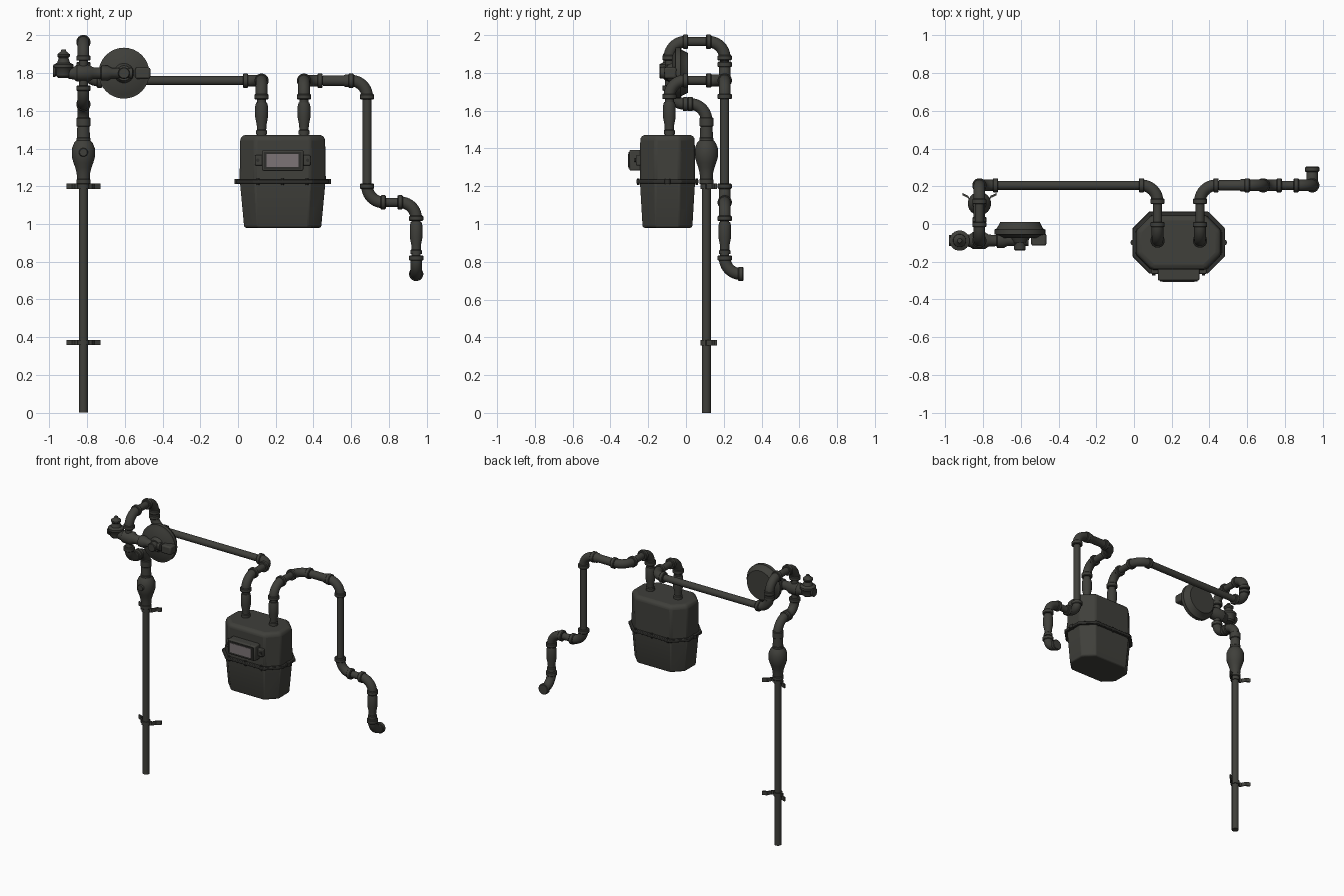
import bpy, bmesh, math
from mathutils import Vector

cube = bpy.data.objects.get("Cube")
if cube:
    bpy.data.objects.remove(cube)


def material(name, rgb):
    m = bpy.data.materials.new(name)
    m.use_nodes = True
    m.diffuse_color = (*rgb, 1)
    m.node_tree.nodes["Principled BSDF"].inputs["Base Color"].default_value = (*rgb, 1)
    return m


GREY = material("dark olive grey", (0.05, 0.05, 0.043))
DARK = material("near black grey", (0.028, 0.028, 0.025))
LENS = material("window grey", (0.2, 0.175, 0.18))
X, Y, Z = Vector((1, 0, 0)), Vector((0, 1, 0)), Vector((0, 0, 1))


def finish(name, bm, mat, bevel=0):
    bmesh.ops.recalc_face_normals(bm, faces=bm.faces)
    me = bpy.data.meshes.new(name)
    bm.to_mesh(me)
    bm.free()
    ob = bpy.data.objects.new(name, me)
    bpy.context.collection.objects.link(ob)
    me.materials.append(mat)
    if bevel:
        b = ob.modifiers.new("soft edges", 'BEVEL')
        b.width, b.segments, b.limit_method = bevel, 2, 'ANGLE'
    bpy.ops.object.select_all(action='DESELECT')
    ob.select_set(True)
    bpy.context.view_layer.objects.active = ob
    bpy.ops.object.shade_smooth_by_angle(angle=math.radians(35))
    return ob


def loft(name, rings, mat, bevel=0):
    """Skin a list of point rings and cap both ends."""
    bm = bmesh.new()
    loops = [[bm.verts.new(p) for p in ring] for ring in rings]
    n = len(loops[0])
    for a, b in zip(loops, loops[1:]):
        for i in range(n):
            j = (i + 1) % n
            bm.faces.new((a[i], a[j], b[j], b[i]))
    bm.faces.new(loops[0])
    bm.faces.new(loops[-1])
    return finish(name, bm, mat, bevel)


def circle(centre, axis, r, n=20):
    axis = Vector(axis).normalized()
    side = axis.orthogonal().normalized()
    up = axis.cross(side)
    return [Vector(centre) + r * (side * math.cos(t) + up * math.sin(t))
            for t in (2 * math.pi * i / n for i in range(n))]


def lathe(name, origin, axis, profile, mat=GREY, n=20):
    """Turn a profile of (distance, radius) pairs about an axis."""
    o = Vector(origin)
    return loft(name, [circle(o + axis * d, axis, r, n) for d, r in profile], mat)


def box(name, lo, hi, mat, bevel=0):
    rings = [[(lo[0], lo[1], z), (hi[0], lo[1], z), (hi[0], hi[1], z), (lo[0], hi[1], z)]
             for z in (lo[2], hi[2])]
    return loft(name, rings, mat, bevel)


def collar(name, p, d):
    lathe(name, p, d, [(-0.014, 0.034), (-0.01, 0.038), (0.01, 0.038), (0.014, 0.034)])


def pipe_run(name, points, bend=0.085, r=0.024, elbow_r=0.031):
    """Straight pipes joined by thicker collared elbows."""
    pts = [Vector(p) for p in points]
    last = len(pts) - 2
    for i in range(last + 1):
        a, b = pts[i], pts[i + 1]
        d = (b - a).normalized()
        start = a + d * bend * 0.95 if i else a
        end = b - d * bend * 0.95 if i < last else b
        if (end - start).dot(d) > 0.005:
            loft(name + "_pipe", [circle(start, d, r), circle(end, d, r)], GREY)
        if i < last:
            v = (pts[i + 2] - b).normalized()
            c = b - d * bend + v * bend
            side = d.cross(v)
            rings = []
            for k in range(11):
                t = math.pi / 2 * k / 10
                radial = d * math.sin(t) - v * math.cos(t)
                rings.append([c + radial * (bend + elbow_r * math.cos(s)) + side * elbow_r * math.sin(s)
                              for s in (math.tau * j / 20 for j in range(20))])
            loft(name + "_elbow", rings, GREY)
            collar(name + "_collar", b - d * bend, d)
            collar(name + "_collar", b + v * bend, v)


# Riser, loop over the regulator, and supply pipe to the meter
RX, RY = -0.82, 0.108
FY, BY, TOP = -0.088, 0.205, 1.76
pipe_run("riser", [(RX, RY, 0), (RX, RY, 1.635), (RX, FY, 1.635), (RX, FY, 1.8)])
pipe_run("supply", [(RX, FY, 1.8), (RX, FY, 1.965), (RX, BY, 1.965), (RX, BY, TOP),
                    (0.125, BY, TOP), (0.125, FY, TOP), (0.125, FY, 1.46)])
# Outlet pipe stepping down to the wall
pipe_run("outlet", [(0.35, FY, 1.46), (0.35, FY, TOP), (0.35, BY, TOP), (0.685, BY, TOP),
                    (0.685, BY, 1.115), (0.945, BY, 1.115), (0.945, BY, 0.735), (0.945, 0.29, 0.735)])
lathe("outlet_mouth", (0.945, 0.28, 0.735), Y, [(0, 0.031), (0.012, 0.037), (0.022, 0.037)])
lathe("outlet_sleeve", (0.45, BY, TOP), X, [(0, 0.028), (0.11, 0.028), (0.12, 0.034), (0.14, 0.034)])

# Tapered unions above the meter and on the outlet
UNION = [(0, 0.03), (0.02, 0.03), (0.025, 0.025), (0.05, 0.026), (0.09, 0.034), (0.15, 0.034), (0.17, 0.029)]
for ux in (0.125, 0.35):
    lathe("meter_union", (ux, FY, 1.475), Z, UNION)
lathe("outlet_union", (0.945, BY, 0.84), Z, UNION)

# Shut-off ball valve
lathe("ball_valve", (RX, RY, 1.2), Z,
      [(0, 0.03), (0.03, 0.034), (0.07, 0.036), (0.1, 0.044), (0.125, 0.053), (0.155, 0.062),
       (0.2, 0.062), (0.23, 0.05), (0.245, 0.036), (0.33, 0.032)])
for cz in (1.225, 1.3, 1.445, 1.53):
    collar("valve_collar", (RX, RY, cz), Z)
lathe("valve_stem", (RX, RY - 0.07, 1.38), Y, [(0, 0.02), (0.03, 0.03)])

# Pipe clamps: ring with swept-back tabs
for cz in (0.372, 1.2):
    lathe("clamp_ring", (RX, RY, cz - 0.014), Z, [(0, 0.031), (0.028, 0.031)])
    for s in (-1, 1):
        front = [(0.02, -0.008), (0.045, 0.0), (0.06, 0.03), (0.09, 0.044)]
        back = [(x, y + 0.012) for x, y in reversed(front)]
        loft("clamp_tab", [[(RX + s * x, RY + y, z) for x, y in front + back]
                           for z in (cz - 0.014, cz + 0.014)], GREY)

# Regulator with diaphragm housing
RZ = 1.8
lathe("regulator_body", (-0.9, FY, RZ), X,
      [(0, 0.03), (0.03, 0.034), (0.045, 0.045), (0.11, 0.045), (0.13, 0.032), (0.17, 0.03),
       (0.175, 0.04), (0.21, 0.04), (0.23, 0.028), (0.34, 0.028)])
lathe("diaphragm", (-0.605, -0.075, RZ), Y,
      [(0, 0.09), (0.015, 0.115), (0.02, 0.135), (0.045, 0.135), (0.052, 0.122), (0.085, 0.105)], n=32)
lathe("diaphragm_hub", (-0.605, -0.1, RZ), Y, [(0, 0.04), (0.03, 0.055)])
lathe("diaphragm_knob", (-0.605, -0.14, RZ), Y, [(0, 0.027), (0.005, 0.031), (0.05, 0.031)])
box("regulator_boss", (-0.545, -0.115, 1.77), (-0.465, -0.05, 1.83), GREY, 0.01)

# Relief valve on the regulator's outer end
lathe("relief_valve", (-0.925, FY, 1.775), Z,
      [(0, 0.03), (0.01, 0.04), (0.045, 0.045), (0.055, 0.054), (0.07, 0.054), (0.08, 0.035),
       (0.105, 0.026), (0.115, 0.034), (0.125, 0.034), (0.14, 0.015), (0.15, 0.012)])
lathe("relief_cap", (-0.98, FY, 1.81), X, [(0, 0.03), (0.012, 0.03), (0.014, 0.022), (0.09, 0.022)])

# Meter case
MX, MY = 0.237, -0.098


def octagon(hx, hy, c, z):
    corners = [(hx, c - hy), (hx, hy - c), (hx - c, hy), (c - hx, hy),
               (-hx, hy - c), (-hx, c - hy), (c - hx, -hy), (hx - c, -hy)]
    return [(MX + x, MY + y, z) for x, y in corners]


loft("meter_upper", [octagon(0.229, 0.146, 0.08, 1.22), octagon(0.225, 0.144, 0.08, 1.455),
                     octagon(0.208, 0.128, 0.072, 1.472)], GREY, 0.012)
loft("meter_lower", [octagon(0.2, 0.127, 0.07, 0.98), octagon(0.205, 0.132, 0.07, 0.99),
                     octagon(0.227, 0.146, 0.08, 1.225)], GREY, 0.01)
loft("meter_flange", [octagon(0.245, 0.165, 0.09, 1.215), octagon(0.245, 0.165, 0.09, 1.235)], DARK, 0.004)
for s in (-1, 1):
    lathe("flange_lug", (MX + s * 0.24, MY, 1.212), Z, [(0, 0.016), (0.026, 0.016)], DARK, 12)
    for bx in (-0.13, 0, 0.13):
        lathe("flange_bolt", (MX + bx, MY + s * 0.155, 1.207), Z, [(0, 0.008), (0.035, 0.008)], DARK, 6)

# Counter housing with framed window
box("counter_housing", (0.127, -0.3, 1.282), (0.347, -0.235, 1.392), GREY, 0.008)
for s in (-1, 1):
    box("counter_ear", (MX + s * 0.125 - 0.022, -0.265, 1.31), (MX + s * 0.125 + 0.022, -0.235, 1.365), GREY, 0.006)
    lathe("ear_screw", (MX + s * 0.132, -0.272, 1.338), Y, [(0, 0.009), (0.01, 0.009)], DARK, 10)
box("window_frame", (0.138, -0.304, 1.293), (0.336, -0.298, 1.381), DARK)
box("window", (0.15, -0.307, 1.303), (0.322, -0.301, 1.371), LENS)
